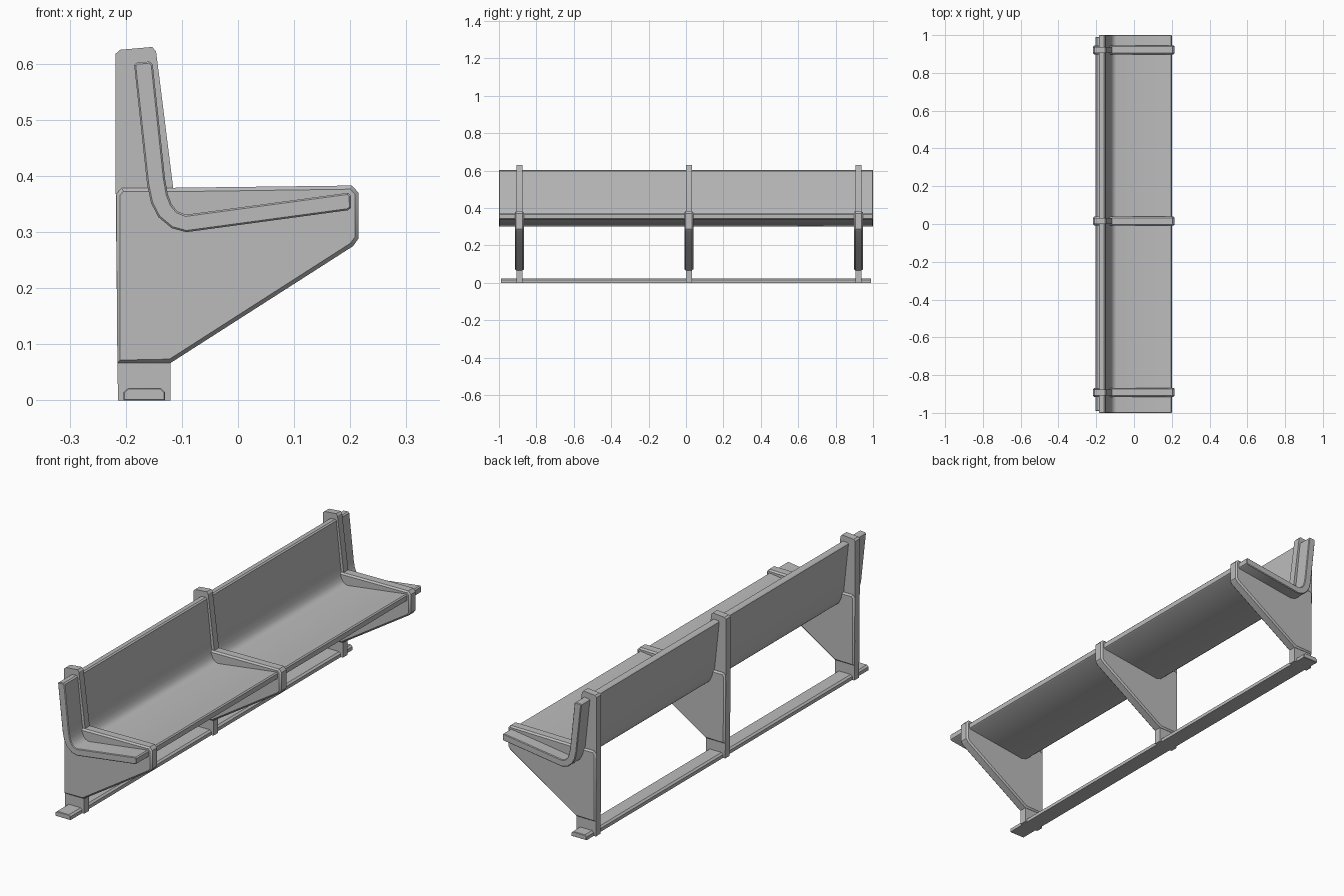
import bpy, bmesh, math

cube = bpy.data.objects.get("Cube")
if cube:
    bpy.data.objects.remove(cube, do_unlink=True)

grey = bpy.data.materials.new("plain grey")
grey.use_nodes = True
colour = (0.5, 0.5, 0.5, 1)
grey.diffuse_color = colour
grey.node_tree.nodes["Principled BSDF"].inputs["Base Color"].default_value = colour


def prism(name, profile, y, half, chamfer=0.0):
    """Extrude an x-z profile along y, with chamfered rims on both end caps."""
    bm = bmesh.new()
    start = y - half + chamfer
    cap = bm.faces.new([bm.verts.new((x, start, z)) for x, z in profile])
    out = bmesh.ops.extrude_face_region(bm, geom=[cap], use_keep_orig=True)["geom"]
    far = [g for g in out if isinstance(g, bmesh.types.BMFace)][0]
    for v in far.verts:
        v.co.y = y + half - chamfer
    bmesh.ops.recalc_face_normals(bm, faces=bm.faces)
    if chamfer:
        bmesh.ops.inset_individual(bm, faces=[cap, far], thickness=chamfer, depth=chamfer)
    mesh = bpy.data.meshes.new(name)
    bm.to_mesh(mesh)
    bm.free()
    mesh.materials.append(grey)
    obj = bpy.data.objects.new(name, mesh)
    bpy.context.collection.objects.link(obj)
    bpy.ops.object.select_all(action="DESELECT")
    obj.select_set(True)
    bpy.context.view_layer.objects.active = obj
    bpy.ops.object.shade_smooth_by_angle(angle=math.radians(32))
    return obj


# Bent seat and backrest shell
seat = [(-0.185, 0.598), (-0.180, 0.602), (-0.158, 0.604), (-0.152, 0.599),
        (-0.130, 0.395), (-0.125, 0.367), (-0.118, 0.349), (-0.108, 0.337), (-0.093, 0.331),
        (0.196, 0.370), (0.201, 0.365), (0.201, 0.343), (0.196, 0.339),
        (-0.092, 0.300), (-0.118, 0.307), (-0.142, 0.327), (-0.155, 0.352), (-0.162, 0.385)]
prism("seat_shell", seat, 0, 1.0, 0.003)

# Rail along the ground
rail = [(-0.204, 0), (-0.204, 0.015), (-0.196, 0.022), (-0.138, 0.022),
        (-0.130, 0.015), (-0.130, 0)]
prism("floor_rail", rail, 0, 0.99, 0.002)

# Three supports: thin upright and thicker side panel
upright = [(-0.214, 0), (-0.218, 0.380), (-0.218, 0.618), (-0.210, 0.625), (-0.153, 0.630),
           (-0.146, 0.622), (-0.115, 0.375), (-0.120, 0.065), (-0.120, 0)]
panel = [(-0.215, 0.067), (-0.120, 0.067), (0.205, 0.275), (0.215, 0.289), (0.215, 0.370),
         (0.203, 0.383), (-0.120, 0.379), (-0.207, 0.379), (-0.217, 0.368)]
for side, y in (("right", -0.891), ("middle", 0.015), ("left", 0.922)):
    prism(side + "_upright", upright, y, 0.016)
    prism(side + "_panel", panel, y, 0.024, 0.007)
